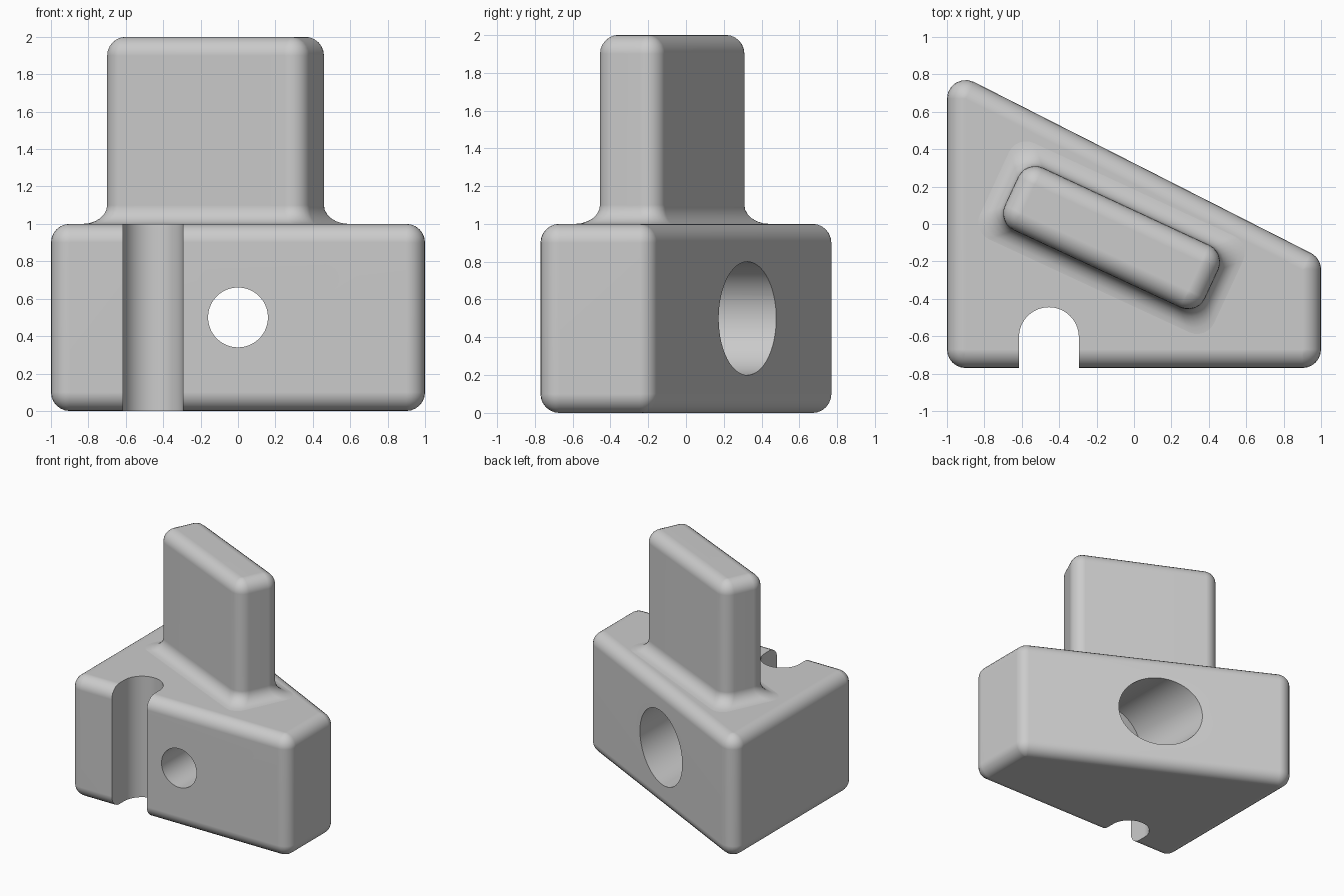
import bpy, bmesh, math
from mathutils import Vector, Matrix

default = bpy.data.objects.get("Cube")
if default:
    bpy.data.objects.remove(default, do_unlink=True)

R = 0.1      # rounding radius
SEG = 6      # steps per quarter round

grey = bpy.data.materials.new("plain grey")
grey.use_nodes = True
colour = (0.6, 0.6, 0.6, 1)
grey.diffuse_color = colour
grey.node_tree.nodes["Principled BSDF"].inputs["Base Color"].default_value = colour


def rounded_ring(core, radius, z):
    """Outline of a counter-clockwise core polygon grown by a radius."""
    pts = []
    n = len(core)
    for i in range(n):
        here = Vector(core[i])
        before = here - Vector(core[i - 1])
        after = Vector(core[(i + 1) % n]) - here
        start = math.atan2(before.y, before.x) - math.pi / 2
        turn = (math.atan2(after.y, after.x) - math.pi / 2 - start) % math.tau
        for k in range(SEG + 1):
            a = start + turn * k / SEG
            pts.append((here.x + radius * math.cos(a), here.y + radius * math.sin(a), z))
    return pts


def loft(name, rings):
    bm = bmesh.new()
    loops = [[bm.verts.new(p) for p in ring] for ring in rings]
    for low, high in zip(loops, loops[1:]):
        for i in range(len(low)):
            j = (i + 1) % len(low)
            bm.faces.new((low[i], low[j], high[j], high[i]))
    bm.faces.new(loops[0][::-1])
    bm.faces.new(loops[-1])
    bmesh.ops.remove_doubles(bm, verts=bm.verts, dist=0.0001)
    mesh = bpy.data.meshes.new(name)
    bm.to_mesh(mesh)
    bm.free()
    obj = bpy.data.objects.new(name, mesh)
    obj.data.materials.append(grey)
    bpy.context.collection.objects.link(obj)
    return obj


def round_over(core, top, flip=False):
    """Rings of a quarter round, from the full outline to the cap."""
    rings = []
    for k in range(SEG + 1):
        a = math.pi / 2 * k / SEG
        z = R - R * math.sin(a) if flip else top - R + R * math.sin(a)
        rings.append(rounded_ring(core, max(R * math.cos(a), 0.001), z))
    return rings[::-1] if flip else rings


def select_only(obj):
    bpy.ops.object.select_all(action='DESELECT')
    obj.select_set(True)
    bpy.context.view_layer.objects.active = obj


def cut(target, cutter):
    cutter.hide_render = True
    mod = target.modifiers.new("cut", 'BOOLEAN')
    mod.operation = 'DIFFERENCE'
    mod.solver = 'EXACT'
    mod.object = cutter
    select_only(target)
    bpy.ops.object.modifier_apply(modifier=mod.name)
    bpy.data.objects.remove(cutter, do_unlink=True)


def bore(name, radius, y0, y1):
    bpy.ops.mesh.primitive_cylinder_add(vertices=64, radius=radius, depth=y1 - y0,
                                        location=(0, (y0 + y1) / 2, 0.5),
                                        rotation=(math.pi / 2, 0, 0))
    obj = bpy.context.object
    obj.name = name
    obj.data.materials.append(grey)
    return obj


# Wedge-shaped base block with every edge rounded
core = [(-0.9, -0.67), (0.9, -0.67), (0.9, -0.244), (-0.9, 0.67)]
block = loft("base_block", round_over(core, 1, flip=True) + round_over(core, 1))

# Round-ended vertical slot in the front
slot_x, slot_y, slot_r = -0.455, -0.605, 0.16
slot = [(slot_x - slot_r, -1), (slot_x + slot_r, -1)]
for k in range(33):
    a = math.pi * k / 32
    slot.append((slot_x + slot_r * math.cos(a), slot_y + slot_r * math.sin(a)))
cut(block, loft("slot_cutter", [[(x, y, z) for x, y in slot] for z in (-0.2, 1.2)]))

# Through hole and wide counterbore from the back
cut(block, bore("hole_cutter", 0.16, -1, 0.6))
cut(block, bore("counterbore_cutter", 0.3, -0.27, 1))

# Slanted upright tab with a flared fillet at its foot
turn = Matrix.Rotation(math.radians(-24.9), 2)


def tab_core(grow):
    a, b = 0.49 + grow, 0.084 + grow
    return [tuple(turn @ Vector(p) + Vector((-0.12, -0.073)))
            for p in ((-a, -b), (a, -b), (a, b), (-a, b))]


rings = [rounded_ring(tab_core(R), R, 0.95)]
for k in range(SEG + 1):
    a = math.pi / 2 * k / SEG
    rings.append(rounded_ring(tab_core(R - R * math.sin(a)), R, 1 + R - R * math.cos(a)))
tab = loft("upright_tab", rings + round_over(tab_core(0), 2))

# Smooth rounds, crisp cut edges, flat large faces
for obj in (block, tab):
    select_only(obj)
    bpy.ops.object.shade_smooth_by_angle(angle=math.radians(35))
    weighted = obj.modifiers.new("weighted normals", 'WEIGHTED_NORMAL')
    weighted.keep_sharp = True
